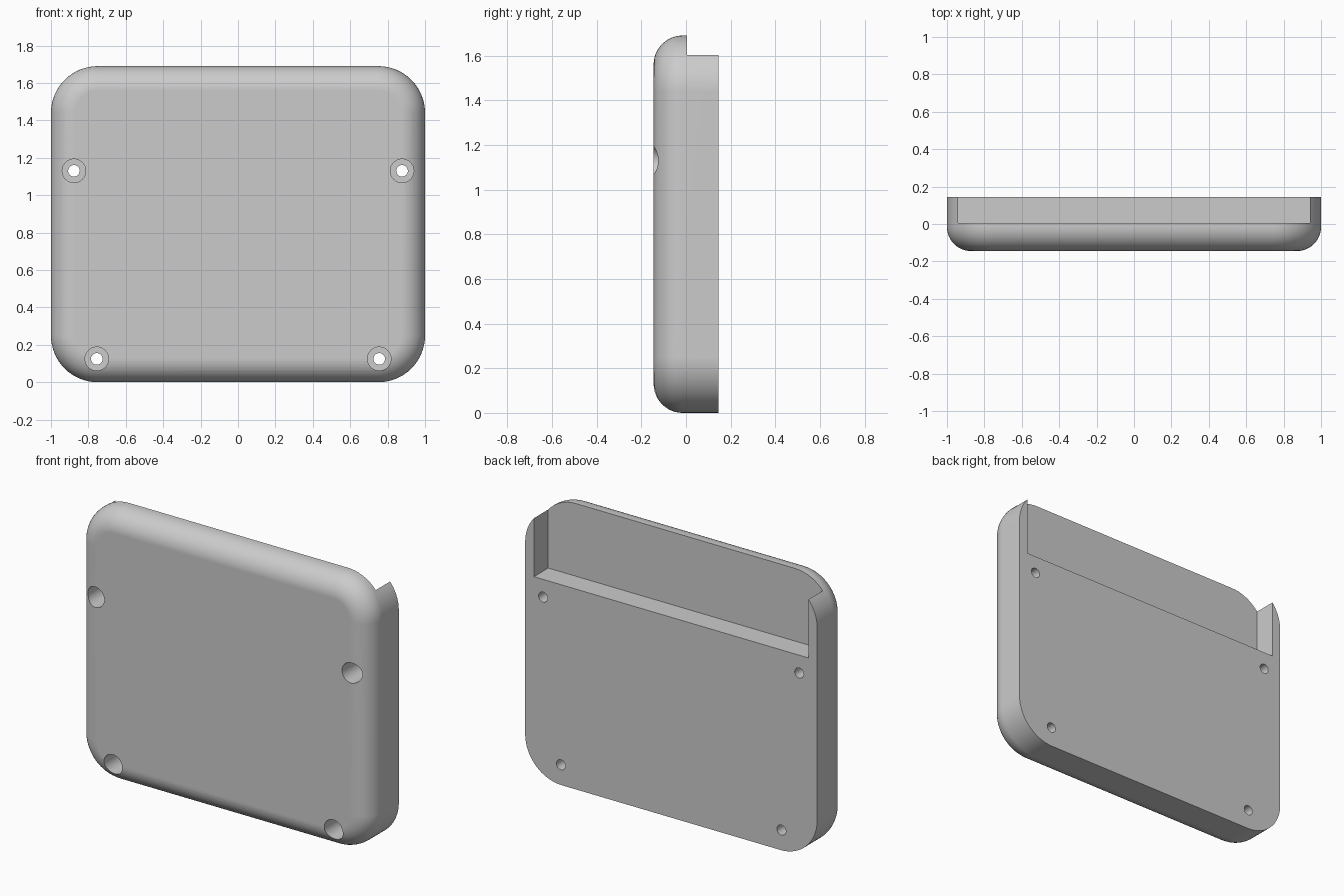
import bpy
import bmesh
import math
from mathutils import Matrix, Vector

cube = bpy.data.objects.get("Cube")
if cube:
    bpy.data.objects.remove(cube)

WIDTH, HEIGHT, HALF_DEPTH = 2.0, 1.69, 0.145
CORNER, FILLET = 0.25, 0.13
ARC_STEPS, FILLET_STEPS = 16, 12

grey = bpy.data.materials.new("plain grey")
grey.use_nodes = True
colour = (0.6, 0.6, 0.6, 1)
grey.diffuse_color = colour
grey.node_tree.nodes["Principled BSDF"].inputs["Base Color"].default_value = colour


def make_object(name, bm):
    bmesh.ops.recalc_face_normals(bm, faces=bm.faces)
    mesh = bpy.data.meshes.new(name)
    bm.to_mesh(mesh)
    bm.free()
    mesh.materials.append(grey)
    obj = bpy.data.objects.new(name, mesh)
    bpy.context.collection.objects.link(obj)
    return obj


def outline(bm, inset, y):
    """Rounded rectangle ring, drawn in by inset, at depth y."""
    ring = []
    cx, cz = WIDTH / 2 - CORNER, HEIGHT / 2 - CORNER
    for quarter, (sx, sz) in enumerate([(1, 1), (-1, 1), (-1, -1), (1, -1)]):
        for i in range(ARC_STEPS + 1):
            a = (quarter + i / ARC_STEPS) * math.pi / 2
            r = CORNER - inset
            ring.append(bm.verts.new((sx * cx + r * math.cos(a), y,
                                      HEIGHT / 2 + sz * cz + r * math.sin(a))))
    return ring


# Cover body: rounded plate with a filleted front rim
bm = bmesh.new()
rings = [outline(bm, 0, HALF_DEPTH)]
for i in range(FILLET_STEPS + 1):
    t = i / FILLET_STEPS * math.pi / 2
    rings.append(outline(bm, FILLET * (1 - math.cos(t)),
                         -HALF_DEPTH + FILLET * (1 - math.sin(t))))
for a, b in zip(rings, rings[1:]):
    for i in range(len(a)):
        j = (i + 1) % len(a)
        bm.faces.new((a[i], a[j], b[j], b[i]))
bm.faces.new(rings[0])
bm.faces.new(rings[-1])
cover = make_object("cover", bm)


def box_cutter(name, low, high):
    bm = bmesh.new()
    low, high = Vector(low), Vector(high)
    bmesh.ops.create_cube(bm, size=1, matrix=Matrix.Translation((low + high) / 2)
                          @ Matrix.Diagonal((*(high - low), 1)))
    return make_object(name, bm)


def bore_cutter(name, x, z):
    """Stepped cylinder: wide head recess in front, narrow hole behind."""
    bm = bmesh.new()
    steps = [(0.063, -0.3), (0.063, 0.05), (0.031, 0.05), (0.031, 0.3)]
    loops = [[bm.verts.new((x + r * math.cos(k * math.tau / 40), y,
                            z + r * math.sin(k * math.tau / 40)))
              for k in range(40)] for r, y in steps]
    for a, b in zip(loops, loops[1:]):
        for k in range(40):
            n = (k + 1) % 40
            bm.faces.new((a[k], a[n], b[n], b[k]))
    bm.faces.new(loops[0])
    bm.faces.new(loops[-1])
    return make_object(name, bm)


# Rear top notch and four screw holes
cutters = [box_cutter("notch_cutter", (-0.94, 0.005, 1.24), (0.94, 0.4, 2))]
for side in (-1, 1):
    cutters.append(bore_cutter("upper_hole_cutter", side * 0.877, 1.13))
    cutters.append(bore_cutter("lower_hole_cutter", side * 0.755, 0.125))

bpy.ops.object.select_all(action='DESELECT')
bpy.context.view_layer.objects.active = cover
cover.select_set(True)
for cutter in cutters:
    cutter.hide_render = True
    mod = cover.modifiers.new("cut", 'BOOLEAN')
    mod.operation = 'DIFFERENCE'
    mod.solver = 'EXACT'
    mod.object = cutter
    bpy.ops.object.modifier_apply(modifier=mod.name)
    bpy.data.objects.remove(cutter)

# Smooth rim with crisp cut edges and a flat front
bpy.ops.object.shade_smooth_by_angle(angle=math.radians(30))
weighted = cover.modifiers.new("even shading", 'WEIGHTED_NORMAL')
weighted.keep_sharp = True
